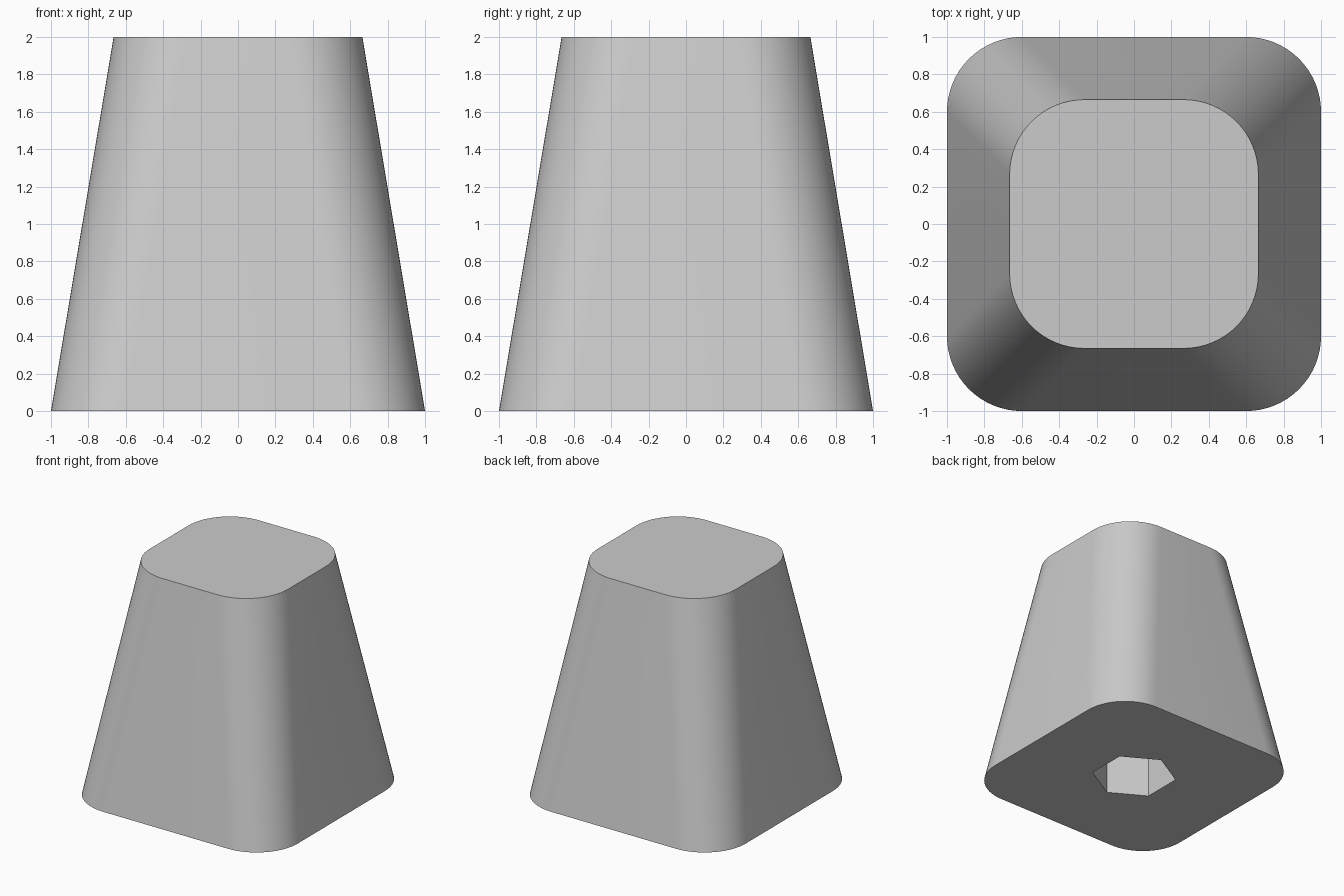
import bpy
import bmesh
from math import cos, sin, pi, radians

cube = bpy.data.objects.get("Cube")
if cube:
    bpy.data.objects.remove(cube, do_unlink=True)

HEIGHT = 2.0
CORNER_RADIUS = 0.4
CORNER_STEPS = 16
SOCKET_RADIUS = 0.35
SOCKET_DEPTH = 1.0


def rounded_square(half):
    """Plan outline of a square with round corners, counter-clockwise."""
    inner = half - CORNER_RADIUS
    points = []
    for corner in range(4):
        mid = pi / 4 + corner * pi / 2
        cx = inner if cos(mid) > 0 else -inner
        cy = inner if sin(mid) > 0 else -inner
        for step in range(CORNER_STEPS + 1):
            a = (corner + step / CORNER_STEPS) * pi / 2
            points.append((cx + CORNER_RADIUS * cos(a), cy + CORNER_RADIUS * sin(a)))
    return points


def hexagon(radius):
    """Plan outline of a hexagon with corners on the y axis."""
    return [(radius * cos(pi / 2 + i * pi / 3), radius * sin(pi / 2 + i * pi / 3))
            for i in range(6)]


def add_ring(bm, outline, z):
    return [bm.verts.new((x, y, z)) for x, y in outline]


def add_walls(bm, lower, upper):
    for i in range(len(lower)):
        j = (i + 1) % len(lower)
        bm.faces.new((lower[i], lower[j], upper[j], upper[i]))


def ring_edges(bm, ring):
    return [bm.edges.get((ring[i - 1], ring[i])) for i in range(len(ring))]


bm = bmesh.new()

# Tapered body with a flat top
base = add_ring(bm, rounded_square(1.0), 0)
top = add_ring(bm, rounded_square(0.665), HEIGHT)
add_walls(bm, base, top)
bm.faces.new(top)

# Blind hexagonal socket in the underside
mouth = add_ring(bm, hexagon(SOCKET_RADIUS), 0)
end = add_ring(bm, hexagon(SOCKET_RADIUS), SOCKET_DEPTH)
add_walls(bm, mouth, end)
bm.faces.new(end)

# Underside between the outline and the socket mouth
bmesh.ops.triangle_fill(bm, edges=ring_edges(bm, base) + ring_edges(bm, mouth),
                        use_beauty=True, normal=(0, 0, -1))
bmesh.ops.recalc_face_normals(bm, faces=bm.faces)

mesh = bpy.data.meshes.new("tapered_foot")
bm.to_mesh(mesh)
bm.free()
foot = bpy.data.objects.new("tapered_foot", mesh)
bpy.context.collection.objects.link(foot)

# Plain grey finish
grey = bpy.data.materials.new("light_grey")
grey.use_nodes = True
colour = (0.6, 0.6, 0.6, 1.0)
grey.diffuse_color = colour
grey.node_tree.nodes["Principled BSDF"].inputs["Base Color"].default_value = colour
mesh.materials.append(grey)

# Smooth round corners, crisp rims
bpy.ops.object.select_all(action="DESELECT")
foot.select_set(True)
bpy.context.view_layer.objects.active = foot
bpy.ops.object.shade_smooth_by_angle(angle=radians(30))
